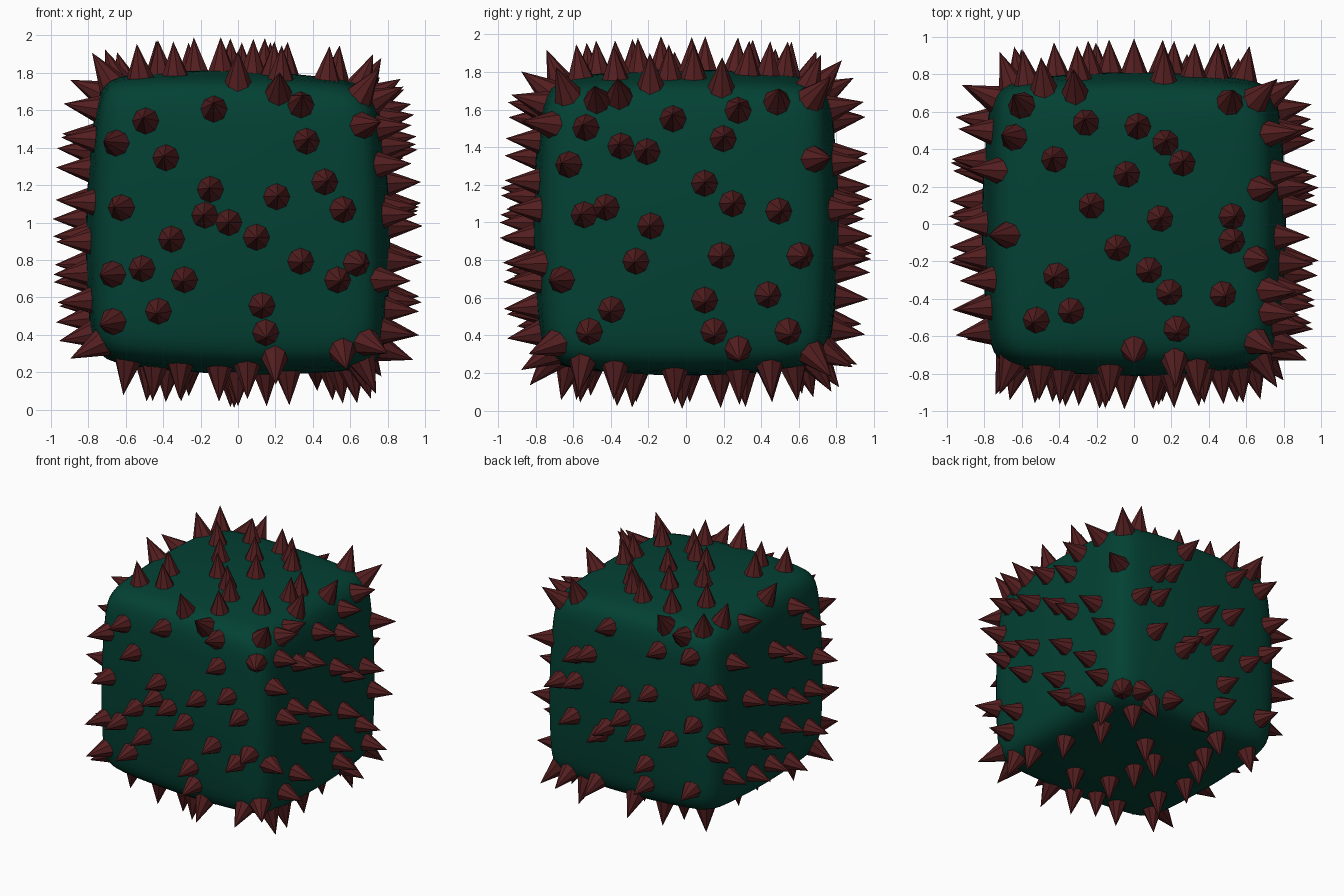
import bpy, bmesh
from mathutils import Vector, Matrix

if "Cube" in bpy.data.objects:
    bpy.data.objects.remove(bpy.data.objects["Cube"])

HALF, POWER, ROUND = 0.812, 10.0, 0.2        # body half size, edge tightness, face bulge
LENGTH, SINK, RADIUS = 0.205, 0.025, 0.081   # spike size
CENTRE = Vector((0, 0, 1))


def material(name, rgb):
    m = bpy.data.materials.new(name)
    m.diffuse_color = (*rgb, 1)
    m.use_nodes = True
    m.node_tree.nodes["Principled BSDF"].inputs["Base Color"].default_value = m.diffuse_color
    return m


def finish(bm, name, mat, smooth):
    mesh = bpy.data.meshes.new(name)
    bm.to_mesh(mesh)
    bm.free()
    mesh.materials.append(mat)
    for p in mesh.polygons:
        p.use_smooth = smooth
    ob = bpy.data.objects.new(name, mesh)
    bpy.context.collection.objects.link(ob)
    return ob


def radius(d):
    """Body radius in unit direction d: a tight cube blended with a ball."""
    n = sum(abs(c) ** POWER for c in d) ** (1 / POWER)
    return HALF * ((1 - ROUND) / n + ROUND)


def on_body(v):
    d = v.normalized()
    return d * radius(d)


def normal(v):
    def f(w):
        return w.length - radius(w.normalized())
    e = 0.01
    axes = [Vector((e, 0, 0)), Vector((0, e, 0)), Vector((0, 0, e))]
    return Vector([f(v + a) - f(v - a) for a in axes]).normalized()


def warp(v):
    """Slight handmade skew, wider at the bottom and sloping to the right."""
    return Vector((v.x * (1 - 0.03 * v.z), v.y, v.z - 0.025 * v.x)) + CENTRE


# Body: bulging rounded cube
green = material("dark green", (0.001, 0.053, 0.034))
bm = bmesh.new()
bmesh.ops.create_cube(bm, size=2)
bmesh.ops.subdivide_edges(bm, edges=bm.edges[:], cuts=23, use_grid_fill=True)
for v in bm.verts:
    v.co = warp(on_body(v.co))
finish(bm, "body", green, True)

# Spike places on each face, as (across, up) pairs
front = [(-.5, 1.55), (-.13, 1.62), (.34, 1.65), (.37, 1.44), (-.68, 1.43), (-.39, 1.35),
         (.47, 1.22), (-.15, 1.18), (.21, 1.14), (-.64, 1.08), (-.18, 1.04), (-.05, 1.0),
         (.57, 1.07), (.1, .92), (-.36, .91), (-.52, .75), (-.29, .69), (.34, .79),
         (.54, .69), (.65, .78), (-.7, .72), (-.43, .52), (.13, .55), (-.7, .46),
         (.15, .4), (.57, .27), (.74, .33), (.71, 1.53), (.22, 1.74)]
right = [(-.54, 1.51), (-.35, 1.41), (-.21, 1.38), (-.07, 1.56), (.2, 1.45), (.28, 1.61),
         (.49, 1.67), (-.64, 1.31), (.1, 1.21), (.25, 1.1), (.5, 1.06), (-.55, 1.04),
         (-.43, 1.08), (-.19, .98), (-.27, .79), (.19, .82), (.62, .82), (.72, 1.34),
         (-.69, .69), (-.4, .53), (.1, .58), (.44, .61), (-.52, .41), (.15, .41),
         (.55, .41), (.28, .3), (-.36, 1.71), (-.48, 1.68)]
top = [(-.26, .55), (.02, .53), (.17, .44), (.26, .33), (-.43, .35), (-.04, .27),
       (-.23, .1), (.14, .03), (.53, .04), (.53, -.09), (-.09, -.13), (.08, -.25),
       (-.42, -.28), (-.34, -.47), (-.53, -.52), (.19, -.37), (.48, -.38), (.23, -.57),
       (0, -.7), (.52, .68), (-.32, .78), (-.67, .47), (-.72, -.06),
       (.71, .19), (.68, -.19), (.7, -.66), (-.62, .66), (.75, .72)]
back = [(.16, 1.62), (.44, 1.32), (.32, 1.36), (.44, 1.11), (.6, 1.07), (.47, .81),
        (.21, .74), (.15, .81), (0, 1.12), (-.24, 1.19), (0, .93), (-.13, .84),
        (-.42, .86), (-.68, 1.3), (-.62, 1.02), (-.2, .6), (.55, .28), (.28, .29),
        (-.19, .42), (-.59, .47), (-.49, 1.72), (-.58, 1.56), (-.3, 1.55)]
left = [(0, 1.39), (-.18, 1.29), (.7, 1.28), (.34, 1.12), (.04, 1.02), (-.2, .93),
        (.7, .93), (.32, .78), (.12, .69), (-.12, .73), (.7, .78), (.56, .56),
        (.28, .48), (.06, .48), (-.2, .39), (-.58, 1.11), (-.45, 1.45), (-.45, .9),
        (-.3, 1.62), (.29, 1.72), (.5, 1.47), (-.45, .58), (-.6, .32)]
bottom = [(.68, .45), (.5, .58), (.42, .72), (.55, .28), (.62, -.06), (.15, .31),
          (-.04, .18), (.27, -.36), (0, -.28), (-.02, -.02), (-.26, .65), (-.3, .45),
          (-.38, .28), (-.48, .02), (-.45, -.26), (-.1, -.55), (-.31, -.57), (.05, -.64),
          (-.6, -.5), (.7, -.56), (.68, -.38), (.2, -.76), (-.6, .6), (-.04, .75), (.72, .72)]

# (places, across axis, up axis, outward axis, side)
faces = [(front, 0, 2, 1, -1), (back, 0, 2, 1, 1), (right, 1, 2, 0, 1),
         (left, 1, 2, 0, -1), (top, 0, 1, 2, 1), (bottom, 0, 1, 2, -1)]


def spot(a, b, i, j, k, side):
    """Surface point whose spike has its middle over (a, b) on that face."""
    q = Vector((0, 0, 0))
    q[i], q[j], q[k] = a, b, side * HALF
    for _ in range(8):
        p = on_body(q)
        mid = warp(p + normal(p) * 0.07) - CENTRE
        q[i] = max(-.8, min(.8, q[i] + 0.4 * (a - mid[i])))
        q[j] = max(-.8, min(.8, q[j] + 0.4 * (b - mid[j])))
    return on_body(q)


# Spikes: eight-sided cones standing along the surface normal
brown = material("dark red brown", (0.088, 0.013, 0.014))
bm = bmesh.new()
for places, i, j, k, side in faces:
    up = 1 if j == 2 else 0        # side faces measure height from the ground
    for a, b in places:
        p = spot(a, b - up, i, j, k, side)
        n = normal(p)
        turn = n.to_track_quat('Z', 'Y').to_matrix().to_4x4()
        where = warp(p) + n * (LENGTH / 2 - SINK)
        bmesh.ops.create_cone(bm, cap_ends=True, segments=8, radius1=RADIUS, radius2=0,
                              depth=LENGTH, matrix=Matrix.Translation(where) @ turn)
finish(bm, "spikes", brown, False)
